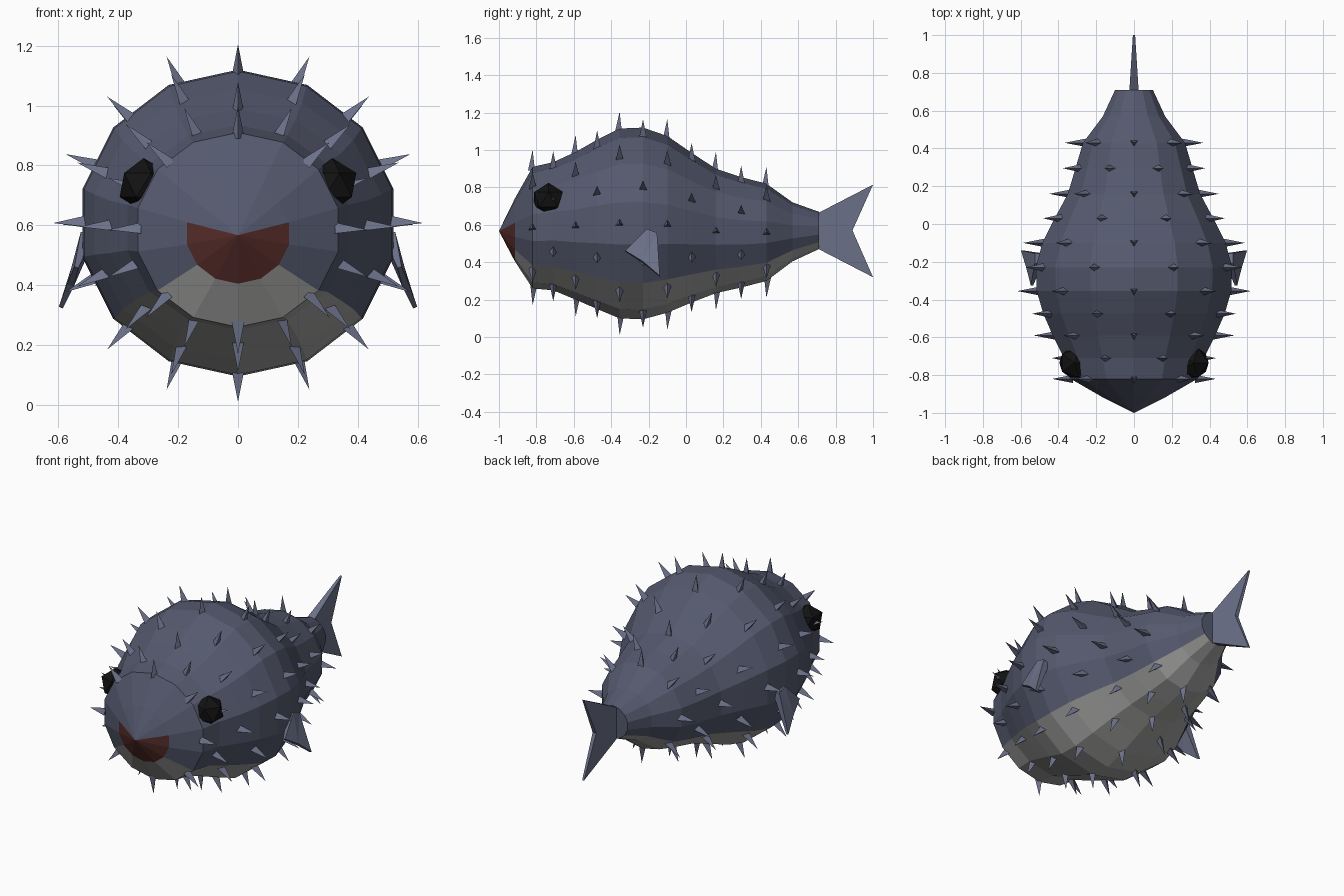
import bpy, bmesh
from math import sin, cos, pi
from mathutils import Vector, Matrix

if "Cube" in bpy.data.objects:
    bpy.data.objects.remove(bpy.data.objects["Cube"])


def material(name, rgb):
    m = bpy.data.materials.new(name)
    m.diffuse_color = (*rgb, 1)
    m.use_nodes = True
    m.node_tree.nodes["Principled BSDF"].inputs["Base Color"].default_value = m.diffuse_color
    return m


SKIN = material("skin", (0.09, 0.10, 0.155))
BELLY = material("belly", (0.36, 0.36, 0.355))
MOUTH = material("mouth", (0.09, 0.025, 0.022))
FIN = material("fin", (0.15, 0.165, 0.25))
BLACK = material("black", (0.006, 0.006, 0.006))


def finish(bm, name, *mats):
    bmesh.ops.recalc_face_normals(bm, faces=bm.faces)
    me = bpy.data.meshes.new(name)
    bm.to_mesh(me)
    bm.free()
    for m in mats:
        me.materials.append(m)
    ob = bpy.data.objects.new(name, me)
    bpy.context.collection.objects.link(ob)
    return ob


# Body rings: y, half width, top z, bottom z
N = 14
RINGS = [
    (-0.915, 0.17, 0.741, 0.405),
    (-0.82, 0.335, 0.91, 0.26),
    (-0.71, 0.37, 0.935, 0.25),
    (-0.59, 0.43, 0.99, 0.20),
    (-0.475, 0.48, 1.055, 0.15),
    (-0.355, 0.515, 1.115, 0.10),
    (-0.23, 0.52, 1.12, 0.095),
    (-0.10, 0.485, 1.075, 0.13),
    (0.03, 0.42, 0.985, 0.185),
    (0.16, 0.35, 0.90, 0.235),
    (0.295, 0.31, 0.855, 0.265),
    (0.43, 0.27, 0.82, 0.30),
    (0.57, 0.165, 0.72, 0.405),
    (0.71, 0.10, 0.67, 0.47),
]


def ring_point(ring, a):
    y, w, top, bottom = ring
    return Vector((w / 0.975 * sin(a), y, (top + bottom) / 2 + (top - bottom) / 2 * cos(a)))


# Body, with snout tip, mouth and pale belly
bm = bmesh.new()
tip = bm.verts.new((0, -1, 0.567))
loops = [[bm.verts.new(ring_point(r, 2 * pi * i / N)) for i in range(N)] for r in RINGS]
for i in range(N):
    j = (i + 1) % N
    f = bm.faces.new((tip, loops[0][i], loops[0][j]))
    f.material_index = 2 if 3 <= i <= 10 else 0
    for a, b in zip(loops, loops[1:]):
        f = bm.faces.new((a[i], a[j], b[j], b[i]))
        f.material_index = 1 if 5 <= i <= 8 else 0
bm.faces.new(loops[-1])
finish(bm, "body", SKIN, BELLY, MOUTH)

# Spikes: eight per ring, staggered on alternate rings
bm = bmesh.new()
for k, ring in enumerate(RINGS[1:12]):
    for s in range(8):
        a = 2 * pi * (s + 0.5 * (k % 2)) / 8
        d = Vector((sin(a), 0, cos(a)))
        p = ring_point(ring, a) + d * 0.035
        m = Matrix.Translation(p) @ d.to_track_quat('Z', 'Y').to_matrix().to_4x4()
        bmesh.ops.create_cone(bm, cap_ends=True, segments=3, radius1=0.025,
                              radius2=0, depth=0.11, matrix=m)
finish(bm, "spikes", FIN)


def plate(name, outline, normal):
    """Thin tapering plate; outline entries are (point, half thickness)."""
    bm = bmesh.new()
    n = Vector(normal).normalized()
    sides = [[bm.verts.new(Vector(p) + n * t * s) for p, t in outline] for s in (1, -1)]
    c = len(outline)
    for v in sides:  # two lobes meeting at the notch
        bm.faces.new((v[0], v[1], v[2]))
        bm.faces.new((v[0], v[2], v[4]))
        bm.faces.new((v[2], v[3], v[4]))
    for i in range(c):
        j = (i + 1) % c
        bm.faces.new((sides[0][i], sides[0][j], sides[1][j], sides[1][i]))
    return finish(bm, name, FIN)


# Tail fin
plate("tail_fin", [((0, 0.70, 0.66), 0.025), ((0, 1.0, 0.815), 0.006),
                   ((0, 0.89, 0.57), 0.012), ((0, 1.0, 0.32), 0.006),
                   ((0, 0.70, 0.475), 0.025)], (1, 0, 0))

for s, side in ((1, "left"), (-1, "right")):
    # Side fin, splayed outwards and down
    plate(side + "_side_fin", [((s * 0.505, -0.155, 0.55), 0.022),
                               ((s * 0.592, -0.14, 0.325), 0.007),
                               ((s * 0.56, -0.23, 0.40), 0.012),
                               ((s * 0.54, -0.325, 0.46), 0.007),
                               ((s * 0.505, -0.21, 0.57), 0.022)], (s * 0.92, 0, 0.38))
    # Eye
    bm = bmesh.new()
    bmesh.ops.create_icosphere(bm, subdivisions=1, radius=0.09,
                               matrix=Matrix.Translation((s * 0.315, -0.735, 0.735)))
    finish(bm, side + "_eye", BLACK)
